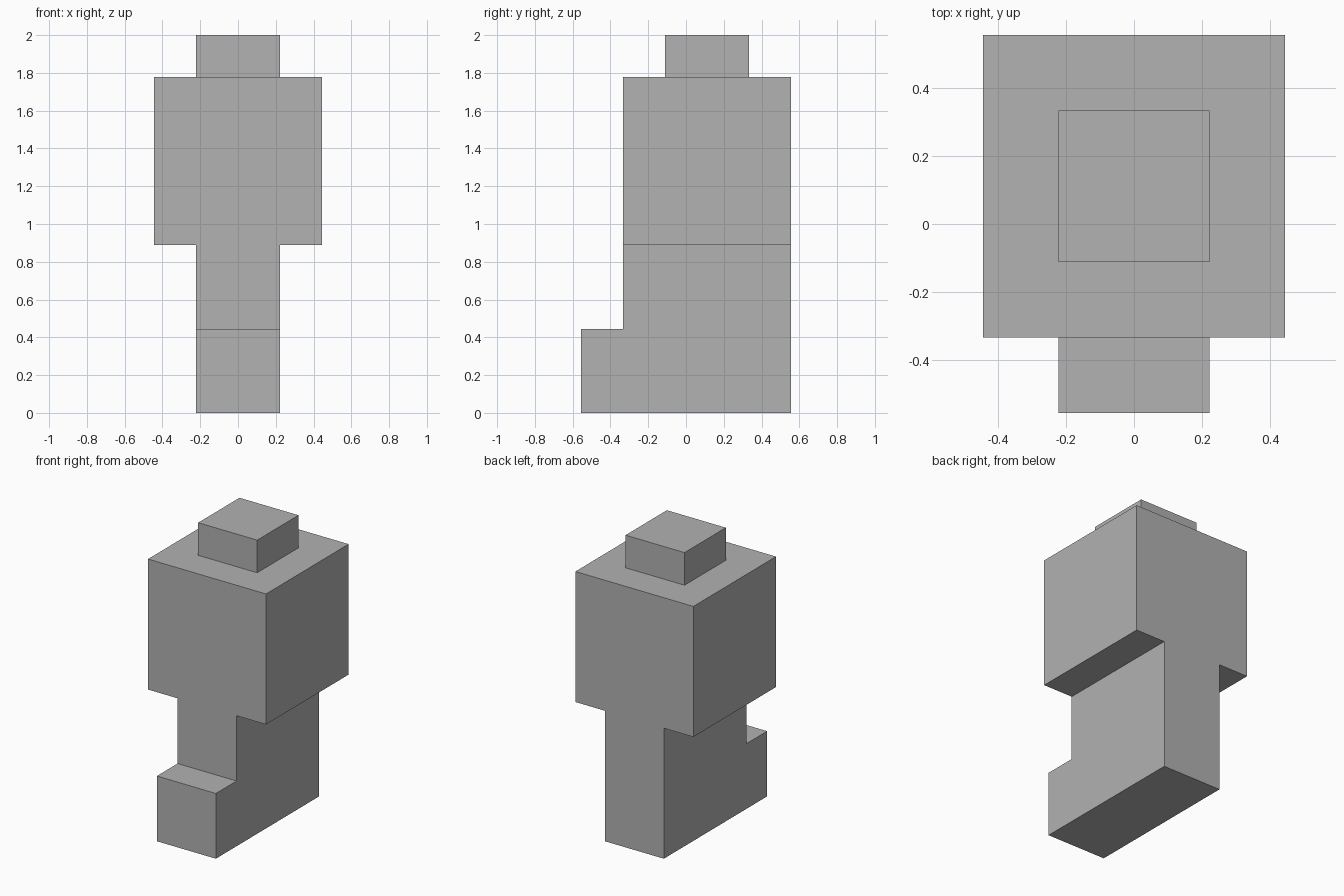
import bpy
import bmesh
from mathutils import Vector

default = bpy.data.objects.get("Cube")
if default:
    bpy.data.objects.remove(default, do_unlink=True)

U = 2 / 9  # block module: the model is nine modules tall

grey = bpy.data.materials.new("plain_grey")
grey.use_nodes = True
colour = (0.445, 0.445, 0.445, 1)
grey.diffuse_color = colour
grey.node_tree.nodes["Principled BSDF"].inputs["Base Color"].default_value = colour


def extrude_profile(name, half_width, profile):
    """Extrude a side profile of (y, z) modules across x, centred on x = 0."""
    bm = bmesh.new()
    face = bm.faces.new([bm.verts.new((-half_width * U, y * U, z * U)) for y, z in profile])
    result = bmesh.ops.extrude_face_region(bm, geom=[face])
    moved = [v for v in result["geom"] if isinstance(v, bmesh.types.BMVert)]
    bmesh.ops.translate(bm, verts=moved, vec=Vector((2 * half_width * U, 0, 0)))
    bmesh.ops.recalc_face_normals(bm, faces=bm.faces)
    mesh = bpy.data.meshes.new(name)
    bm.to_mesh(mesh)
    bm.free()
    mesh.materials.append(grey)
    obj = bpy.data.objects.new(name, mesh)
    bpy.context.collection.objects.link(obj)
    return obj


def block(name, half_width, y0, y1, z0, z1):
    return extrude_profile(name, half_width, [(y0, z0), (y1, z0), (y1, z1), (y0, z1)])


# Leg with the foot stepping out to the front
extrude_profile("leg_and_foot", 1,
                [(-2.5, 0), (2.5, 0), (2.5, 4), (-1.5, 4), (-1.5, 2), (-2.5, 2)])

# Wide upper body, flush with the leg at front and back
block("upper_body", 2, -1.5, 2.5, 4, 8)

# Small block centred on top
block("top_block", 1, -0.5, 1.5, 8, 9)
